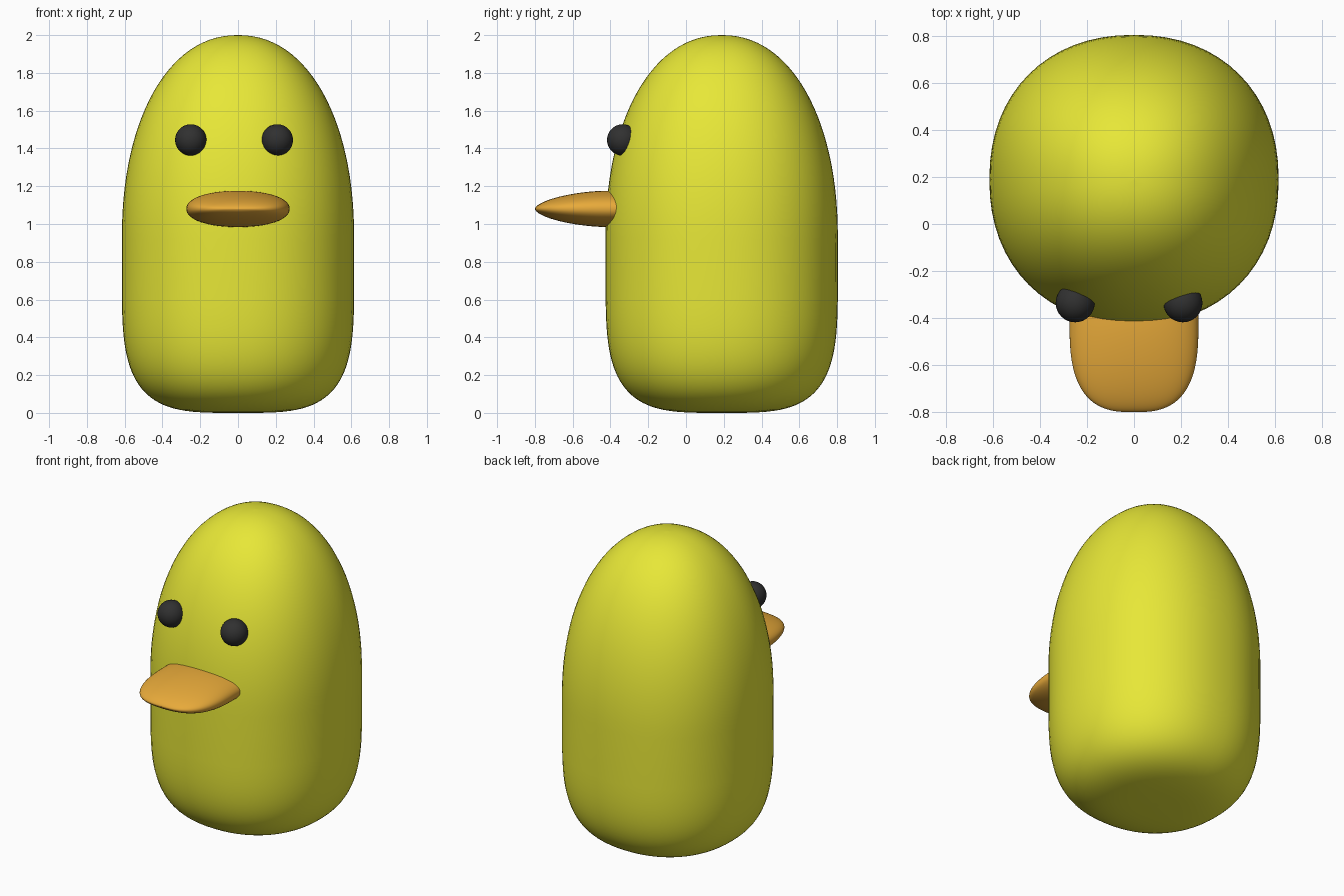
import bpy, bmesh
from math import sin, cos, pi, copysign
from mathutils import Vector

if "Cube" in bpy.data.objects:
    bpy.data.objects.remove(bpy.data.objects["Cube"])


def material(name, rgb):
    m = bpy.data.materials.new(name)
    m.diffuse_color = (*rgb, 1)
    m.use_nodes = True
    m.node_tree.nodes["Principled BSDF"].inputs["Base Color"].default_value = m.diffuse_color
    return m


yellow = material("yellow", (0.80, 0.80, 0.038))
orange = material("orange", (0.80, 0.40, 0.042))
black = material("black", (0.03, 0.03, 0.03))


def power(v, n):
    return copysign(abs(v) ** (2 / n), v)


def loft(name, rings, place, n, mat, segs=64):
    """Rings of (position, half width, half depth) joined into a closed smooth skin."""
    bm = bmesh.new()
    loops = []
    for p, a, b in rings:
        loops.append([bm.verts.new(place(p, a * power(cos(t), n), b * power(sin(t), n)))
                      for t in (2 * pi * i / segs for i in range(segs))])
    for r, s in zip(loops, loops[1:]):
        for i in range(segs):
            j = (i + 1) % segs
            bm.faces.new((r[i], r[j], s[j], s[i]))
    bm.faces.new(loops[0])
    bm.faces.new(loops[-1])
    bmesh.ops.recalc_face_normals(bm, faces=bm.faces)
    for f in bm.faces:
        f.smooth = len(f.verts) == 4
    me = bpy.data.meshes.new(name)
    bm.to_mesh(me)
    bm.free()
    me.materials.append(mat)
    ob = bpy.data.objects.new(name, me)
    bpy.context.collection.objects.link(ob)
    return ob


# Body: squarer rounded base, straight middle, tall dome above
R, LOW, HIGH = 0.615, 0.75, 0.92
rings = []
STEPS = 28
for k in range(-STEPS, STEPS + 1):
    t = k / STEPS * pi / 2 * 0.998
    n, mid, h = (3.7, LOW, LOW) if k < 0 else (2.15, HIGH, 2 - HIGH)
    r = R * power(cos(t), n)
    rings.append((mid + h * power(sin(t), n), r, r))
loft("body", rings, lambda p, u, v: Vector((u, 0.189 + v, p)), 2.18, yellow)

# Beak: flat rounded bill, running back into the body
rings = [(-0.25, 0.274, 0.096)]
for k in range(25):
    u = sin(k / 24 * pi / 2 * 0.998)
    rings.append((-0.42 - 0.38 * u,
                  0.274 * (1 - u ** 2.8) ** (1 / 2.8),
                  0.096 * (1 - u ** 1.7) ** (1 / 1.7)))
loft("beak", rings, lambda p, u, v: Vector((u, p, 1.08 + v)), 2.15, orange)

# Eyes: balls half sunk in the body, set slightly off centre
for side, x in (("left", -0.25), ("right", 0.208)):
    bpy.ops.mesh.primitive_uv_sphere_add(segments=32, ring_count=20, radius=0.083,
                                         location=(x, -0.335, 1.445))
    eye = bpy.context.object
    eye.name = side + "_eye"
    eye.data.materials.append(black)
    bpy.ops.object.shade_smooth()
